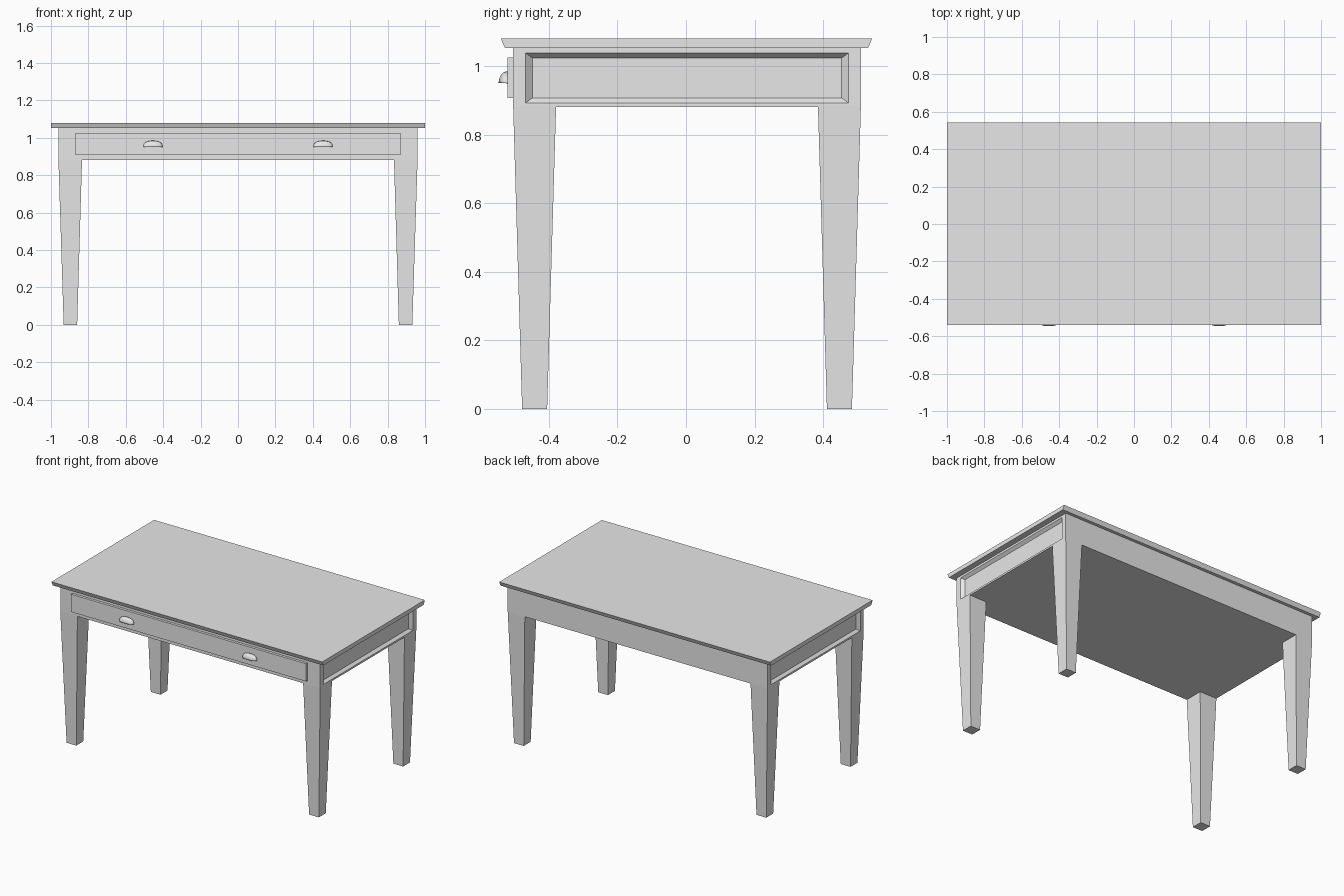
import bpy, bmesh, math

if "Cube" in bpy.data.objects:
    bpy.data.objects.remove(bpy.data.objects["Cube"])

CY = 0.003                       # depth centre of the table body
HX, HY = 0.96, 0.507             # half sizes of the body
Z_APRON, Z_TOP, Z_END = 0.88, 1.052, 1.08

grey = bpy.data.materials.new("plain_grey")
grey.diffuse_color = (0.8, 0.8, 0.8, 1)
grey.use_nodes = True
grey.node_tree.nodes["Principled BSDF"].inputs["Base Color"].default_value = grey.diffuse_color


def make(name, bm):
    bmesh.ops.recalc_face_normals(bm, faces=bm.faces)
    me = bpy.data.meshes.new(name)
    bm.to_mesh(me)
    bm.free()
    me.materials.append(grey)
    ob = bpy.data.objects.new(name, me)
    bpy.context.collection.objects.link(ob)
    return ob


def rect(bm, x0, x1, y0, y1, z):
    return [bm.verts.new((x, y, z)) for x, y in ((x0, y0), (x1, y0), (x1, y1), (x0, y1))]


def loft(bm, loops):
    """Skin a stack of four-point loops and cap both ends."""
    for a, b in zip(loops, loops[1:]):
        for i in range(4):
            j = (i + 1) % 4
            bm.faces.new((a[i], a[j], b[j], b[i]))
    bm.faces.new(loops[0])
    bm.faces.new(loops[-1])


# Table top: front and back edges slope inward underneath
bm = bmesh.new()
loft(bm, [rect(bm, -1, 1, -0.528, 0.531, Z_TOP),
          rect(bm, -1, 1, -0.540, 0.543, Z_END)])
make("table_top", bm)

# Body between the legs, with a bevelled recessed panel in each end
bm = bmesh.new()
a = rect(bm, -HX, HX, CY - HY, CY + HY, Z_APRON)
b = rect(bm, -HX, HX, CY - HY, CY + HY, Z_TOP)
bm.faces.new(a)
bm.faces.new(b)
bm.faces.new((a[0], a[1], b[1], b[0]))
bm.faces.new((a[2], a[3], b[3], b[2]))
for side, (i, j) in ((1, (1, 2)), (-1, (0, 3))):
    loops = [[a[i], a[j], b[j], b[i]]]
    for hy, z0, z1, depth in ((0.471, 0.892, 1.038, 0), (0.451, 0.907, 1.023, 0.018)):
        x = side * (HX - depth)
        loops.append([bm.verts.new((x, CY + s * hy, z))
                      for s, z in ((-1, z0), (1, z0), (1, z1), (-1, z1))])
    for p, q in zip(loops, loops[1:]):
        for k in range(4):
            m = (k + 1) % 4
            bm.faces.new((p[k], p[m], q[m], q[k]))
    bm.faces.new(loops[-1])
make("apron_body", bm)

# Four tapered legs
for sx, xn in ((-1, "left"), (1, "right")):
    for sy, yn in ((-1, "front"), (1, "back")):
        bm = bmesh.new()
        loft(bm, [rect(bm, sx * 0.86, sx * 0.932, CY + sy * 0.408, CY + sy * 0.481, 0),
                  rect(bm, sx * 0.834, sx * HX, CY + sy * 0.382, CY + sy * HY, Z_APRON)])
        make(f"{yn}_{xn}_leg", bm)

# Drawer front
bm = bmesh.new()
loft(bm, [rect(bm, -0.868, 0.868, -0.521, -0.50, 0.907),
          rect(bm, -0.868, 0.868, -0.521, -0.50, 1.025)])
make("drawer_front", bm)

# Cup handles: thin quarter domes, open underneath
NU, NV = 16, 6
for sx, xn in ((-1, "left"), (1, "right")):
    bm = bmesh.new()
    rows = []
    for v in range(NV + 1):
        t = math.pi / 2 * v / NV             # from wall edge to lower lip
        row = []
        for u in range(NU + 1):
            p = math.pi * u / NU
            r = math.sin(p) ** 0.6           # squarish ends
            row.append(bm.verts.new((sx * 0.455 - 0.05 * math.cos(p),
                                     -0.521 - 0.024 * r * math.sin(t),
                                     0.950 + 0.033 * r * math.cos(t) - 0.003 * math.cos(t) * (1 - r))))
        rows.append(row)
    for p, q in zip(rows, rows[1:]):
        for k in range(NU):
            bm.faces.new((p[k], p[k + 1], q[k + 1], q[k]))
    bmesh.ops.remove_doubles(bm, verts=bm.verts, dist=0.0005)
    ob = make(f"{xn}_cup_handle", bm)
    mod = ob.modifiers.new("thickness", 'SOLIDIFY')
    mod.thickness = 0.003
    mod.offset = 0
    bpy.ops.object.select_all(action='DESELECT')
    ob.select_set(True)
    bpy.context.view_layer.objects.active = ob
    bpy.ops.object.shade_smooth_by_angle(angle=math.radians(40))
